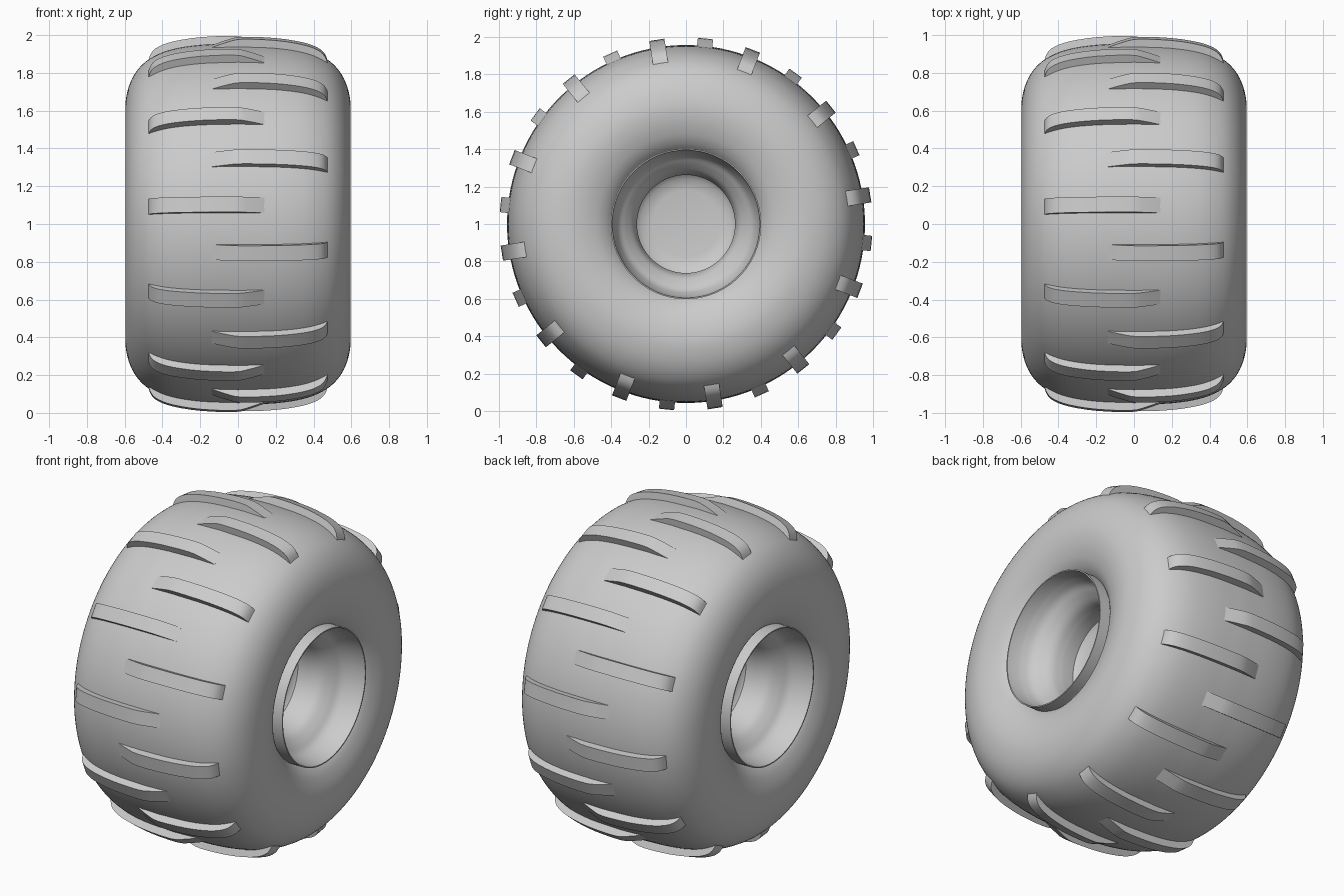
import bpy, bmesh, math
from mathutils import Vector, Matrix

cube = bpy.data.objects.get("Cube")
if cube:
    bpy.data.objects.remove(cube, do_unlink=True)

rubber = bpy.data.materials.new("plain grey")
rubber.use_nodes = True
grey = (0.6, 0.6, 0.6, 1)
rubber.diffuse_color = grey
rubber.node_tree.nodes["Principled BSDF"].inputs["Base Color"].default_value = grey


def smooth_path(points, steps=4):
    """Catmull-Rom curve through (x, radius) points."""
    p = [Vector(q) for q in points]
    p = [2 * p[0] - p[1]] + p + [2 * p[-1] - p[-2]]
    out = []
    for a, b, c, d in zip(p, p[1:], p[2:], p[3:]):
        for i in range(steps):
            t = i / steps
            out.append(0.5 * (2 * b + (c - a) * t + (2 * a - 5 * b + 4 * c - d) * t ** 2
                              + (3 * b - a - 3 * c + d) * t ** 3))
    return out + [p[-2]]


def finish(bm, name, angle):
    bmesh.ops.recalc_face_normals(bm, faces=bm.faces)
    mesh = bpy.data.meshes.new(name)
    bm.to_mesh(mesh)
    bm.free()
    mesh.materials.append(rubber)
    obj = bpy.data.objects.new(name, mesh)
    bpy.context.collection.objects.link(obj)
    bpy.ops.object.select_all(action="DESELECT")
    obj.select_set(True)
    bpy.context.view_layer.objects.active = obj
    bpy.ops.object.shade_smooth_by_angle(angle=math.radians(angle))
    return obj


def lathe(name, half, segments=128, angle=35):
    """Spin a half profile around the x axis, with its mirror image."""
    bm = bmesh.new()
    for side in (1, -1):
        verts = [bm.verts.new((side * x, 0, r)) for x, r in half]
        edges = [bm.edges.new(pair) for pair in zip(verts, verts[1:])]
        bmesh.ops.spin(bm, geom=verts + edges, axis=(1, 0, 0), cent=(0, 0, 0),
                       angle=math.tau, steps=segments, use_duplicate=False)
    bmesh.ops.remove_doubles(bm, verts=bm.verts, dist=0.0005)
    bmesh.ops.translate(bm, verts=bm.verts, vec=(0, 0, 1))
    return finish(bm, name, angle)


# Tyre: rounded tread and sidewall, dipping in behind the rim lip
lathe("tyre", smooth_path([(0, .957), (.2, .949), (.35, .925), (.45, .885), (.52, .83),
                           (.57, .75), (.595, .65), (.59, .56), (.565, .48),
                           (.535, .43), (.50, .395)]))

# Rim: raised lip, flared bowl, throat and flat hub
lip = [(.49, .402), (.58, .402), (.58, .395)]
bowl = smooth_path([(.51, .385), (.45, .36), (.41, .32), (.36, .28), (.29, .262)])
hub = [(.22, .262), (.2, .24), (.19, .18), (.19, 0)]
lathe("rim", [Vector(q) for q in lip] + bowl + [Vector(q) for q in hub], angle=40)


# Tread lugs: wedge that rises from the middle and rounds off at the shoulder
crown = smooth_path([(-.14, .952), (-.06, .98), (.02, .997), (.2, .99), (.34, .968),
                     (.42, .94), (.46, .905), (.48, .85)], 3)
outline = [Vector((-.14, .9))] + crown + [Vector((.46, .82)), Vector((.3, .85))]
half_width = .041
for name, side, start in (("left_lugs", 1, 9), ("right_lugs", -1, 24)):
    bm = bmesh.new()
    for k in range(12):
        verts = [bm.verts.new((side * x, -half_width, r)) for x, r in outline]
        face = bm.faces.new(verts)
        ext = bmesh.ops.extrude_face_region(bm, geom=[face])
        new = [v for v in ext["geom"] if isinstance(v, bmesh.types.BMVert)]
        bmesh.ops.translate(bm, verts=new, vec=(0, 2 * half_width, 0))
        turn = Matrix.Rotation(math.radians(start + 30 * k - 90), 4, "X")
        bmesh.ops.transform(bm, matrix=Matrix.Translation((0, 0, 1)) @ turn, verts=verts + new)
    finish(bm, name, 35)
